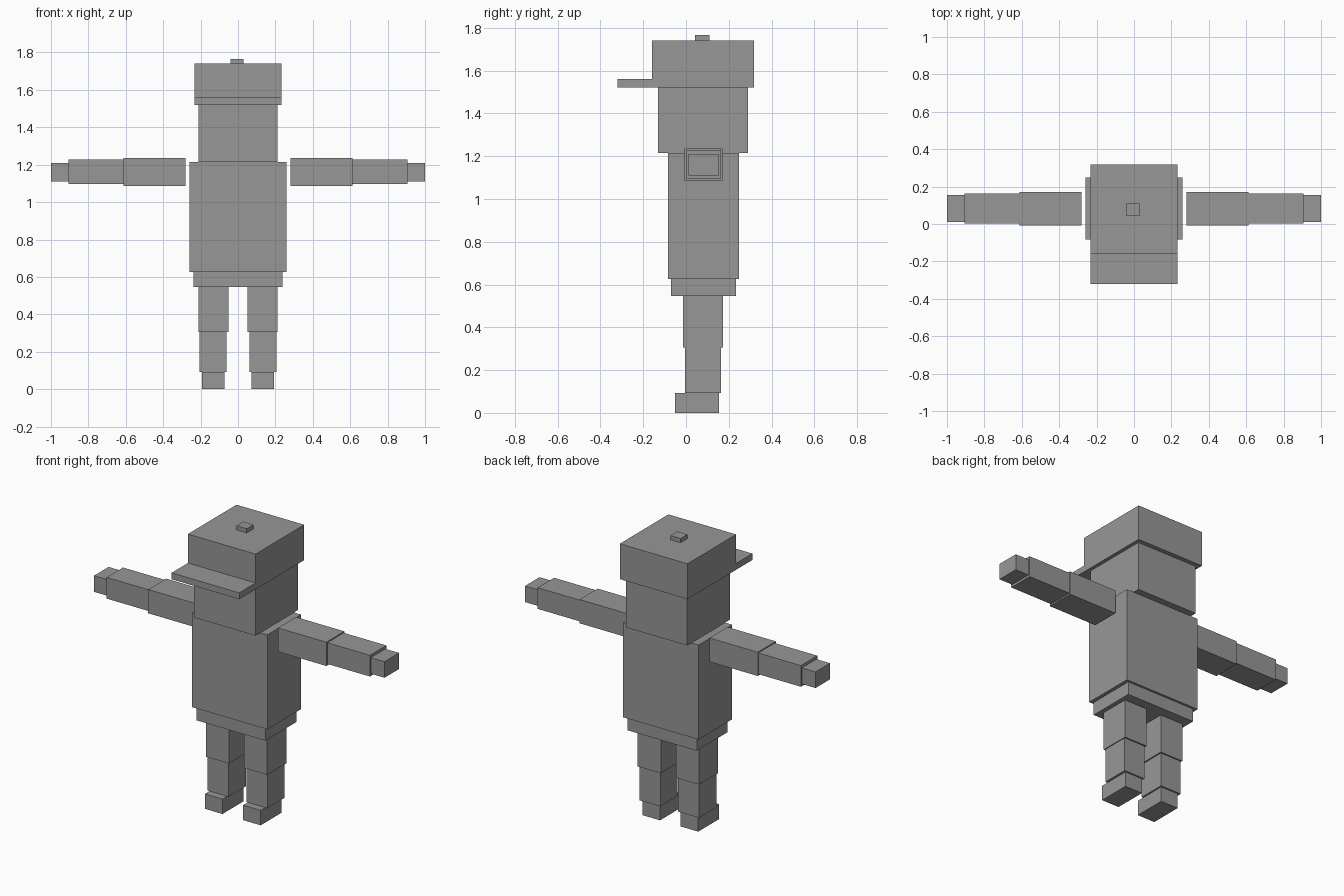
import bpy
from mathutils import Matrix, Vector
import bmesh

if "Cube" in bpy.data.objects:
    bpy.data.objects.remove(bpy.data.objects["Cube"])

grey = bpy.data.materials.new("mid grey")
grey.diffuse_color = (0.31, 0.31, 0.31, 1)
grey.use_nodes = True
grey.node_tree.nodes["Principled BSDF"].inputs["Base Color"].default_value = grey.diffuse_color


def box(name, x, y, z):
    """Box spanning the given (low, high) range on each axis."""
    mesh = bpy.data.meshes.new(name)
    size = [b - a for a, b in (x, y, z)]
    centre = Vector([(a + b) / 2 for a, b in (x, y, z)])
    bm = bmesh.new()
    bmesh.ops.create_cube(bm, size=1, matrix=Matrix.Diagonal((*size, 1)))
    bm.to_mesh(mesh)
    bm.free()
    mesh.materials.append(grey)
    obj = bpy.data.objects.new(name, mesh)
    obj.location = centre
    bpy.context.collection.objects.link(obj)


def pair(name, x, y, z):
    """Matching boxes on both sides of the body."""
    box("right_" + name, (-x[1], -x[0]), y, z)
    box("left_" + name, x, y, z)


# Cap with brim and top button
box("cap", (-0.233, 0.233), (-0.16, 0.318), (1.52, 1.74))
box("cap_brim", (-0.233, 0.233), (-0.32, -0.16), (1.52, 1.56))
box("cap_button", (-0.04, 0.03), (0.043, 0.11), (1.74, 1.766))

# Head and body
box("head", (-0.211, 0.211), (-0.13, 0.29), (1.215, 1.52))
box("torso", (-0.26, 0.26), (-0.083, 0.248), (0.627, 1.215))
box("hips", (-0.238, 0.238), (-0.07, 0.234), (0.546, 0.627))

# Arms, stepping down towards the hands
pair("upper_arm", (0.28, 0.613), (-0.007, 0.17), (1.087, 1.235))
pair("forearm", (0.613, 0.906), (0.003, 0.164), (1.096, 1.228))
pair("hand", (0.906, 1.0), (0.012, 0.155), (1.11, 1.21))

# Legs and feet
pair("thigh", (0.052, 0.211), (-0.014, 0.173), (0.305, 0.546))
pair("shin", (0.061, 0.206), (-0.005, 0.164), (0.093, 0.305))
pair("foot", (0.071, 0.192), (-0.051, 0.154), (0.0, 0.093))
